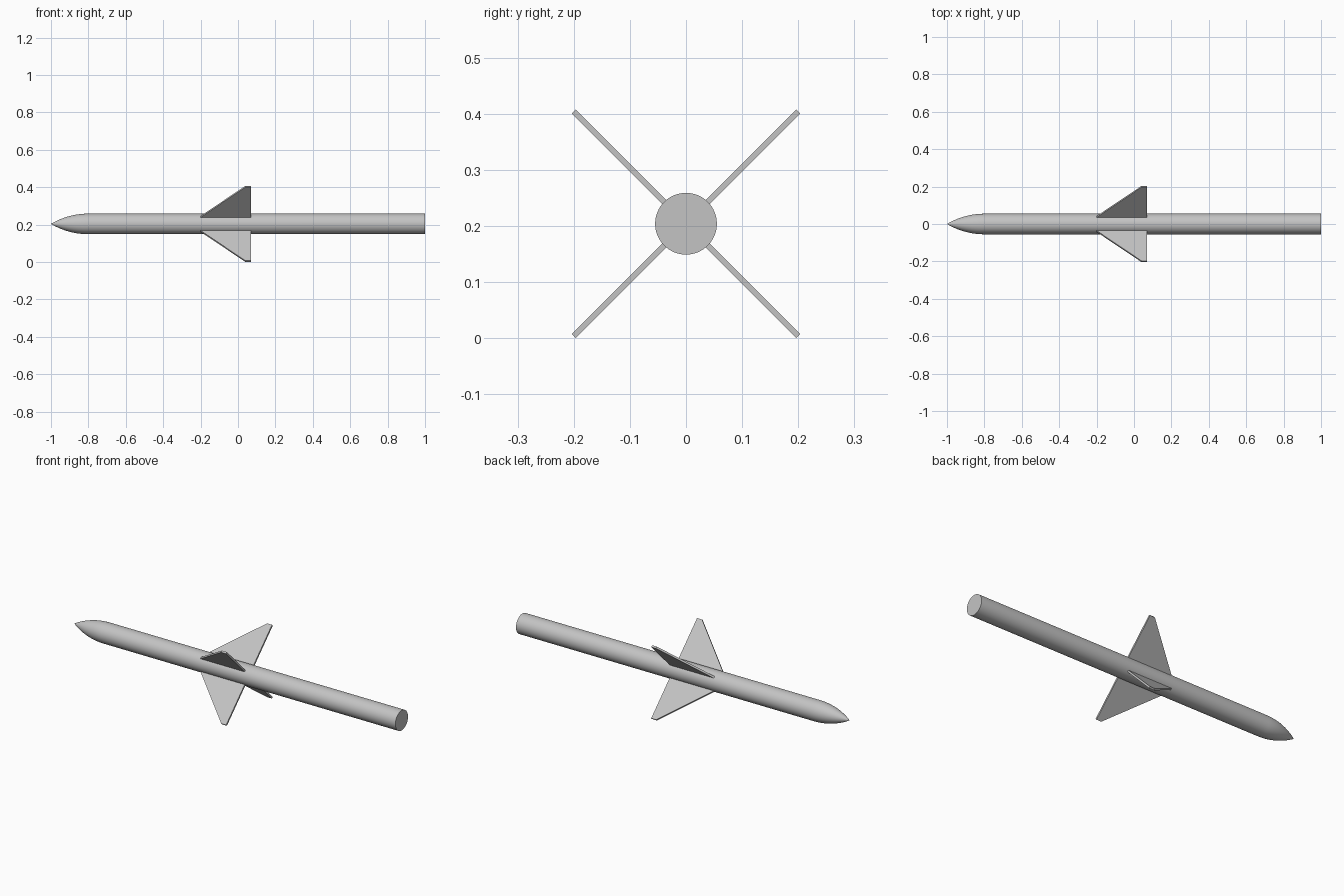
import bpy, bmesh, math
from mathutils import Matrix, Vector

if "Cube" in bpy.data.objects:
    bpy.data.objects.remove(bpy.data.objects["Cube"])

AXIS_Z = 0.204      # height of the body axis
RADIUS = 0.055
NOSE_LEN = 0.2
SIDES = 64

grey = bpy.data.materials.new("light_grey")
grey.diffuse_color = (0.55, 0.55, 0.55, 1)
grey.use_nodes = True
grey.node_tree.nodes["Principled BSDF"].inputs["Base Color"].default_value = grey.diffuse_color


def add_object(name, bm):
    bmesh.ops.recalc_face_normals(bm, faces=bm.faces[:])
    mesh = bpy.data.meshes.new(name)
    bm.to_mesh(mesh)
    bm.free()
    mesh.materials.append(grey)
    obj = bpy.data.objects.new(name, mesh)
    bpy.context.collection.objects.link(obj)
    return obj


# Body: tangent ogive nose running into a straight tube with a flat tail
rho = (RADIUS ** 2 + NOSE_LEN ** 2) / (2 * RADIUS)
profile = []
for i in range(17):
    d = NOSE_LEN * i / 16
    r = math.sqrt(rho ** 2 - (NOSE_LEN - d) ** 2) + RADIUS - rho
    profile.append((-1 + d, max(r, 0)))
profile += [(1, RADIUS), (1, 0)]

bm = bmesh.new()
verts = [bm.verts.new((x, 0, r)) for x, r in profile]
edges = [bm.edges.new(pair) for pair in zip(verts, verts[1:])]
bmesh.ops.spin(bm, geom=verts + edges, cent=(0, 0, 0), axis=(1, 0, 0),
               angle=2 * math.pi, steps=SIDES, use_duplicate=False)
bmesh.ops.remove_doubles(bm, verts=bm.verts[:], dist=0.0001)
bmesh.ops.translate(bm, verts=bm.verts[:], vec=(0, 0, AXIS_Z))
body = add_object("body", bm)
bpy.context.view_layer.objects.active = body
body.select_set(True)
bpy.ops.object.shade_smooth_by_angle(angle=math.radians(35))

# Four swept fins in a diagonal cross, as (x, distance from the axis)
FIN = [(-0.2, 0.05), (-0.2, 0.055), (0.04, 0.283), (0.07, 0.283), (0.07, 0.05)]
THICK = 0.01
for k in range(4):
    bm = bmesh.new()
    face = bm.faces.new([bm.verts.new((x, -THICK / 2, r)) for x, r in FIN])
    ext = bmesh.ops.extrude_face_region(bm, geom=[face])
    new = [g for g in ext["geom"] if isinstance(g, bmesh.types.BMVert)]
    bmesh.ops.translate(bm, verts=new, vec=(0, THICK, 0))
    turn = Matrix.Rotation(math.radians(45 + 90 * k), 4, 'X')
    bm.transform(Matrix.Translation(Vector((0, 0, AXIS_Z))) @ turn)
    add_object(f"fin_{k + 1}", bm)
